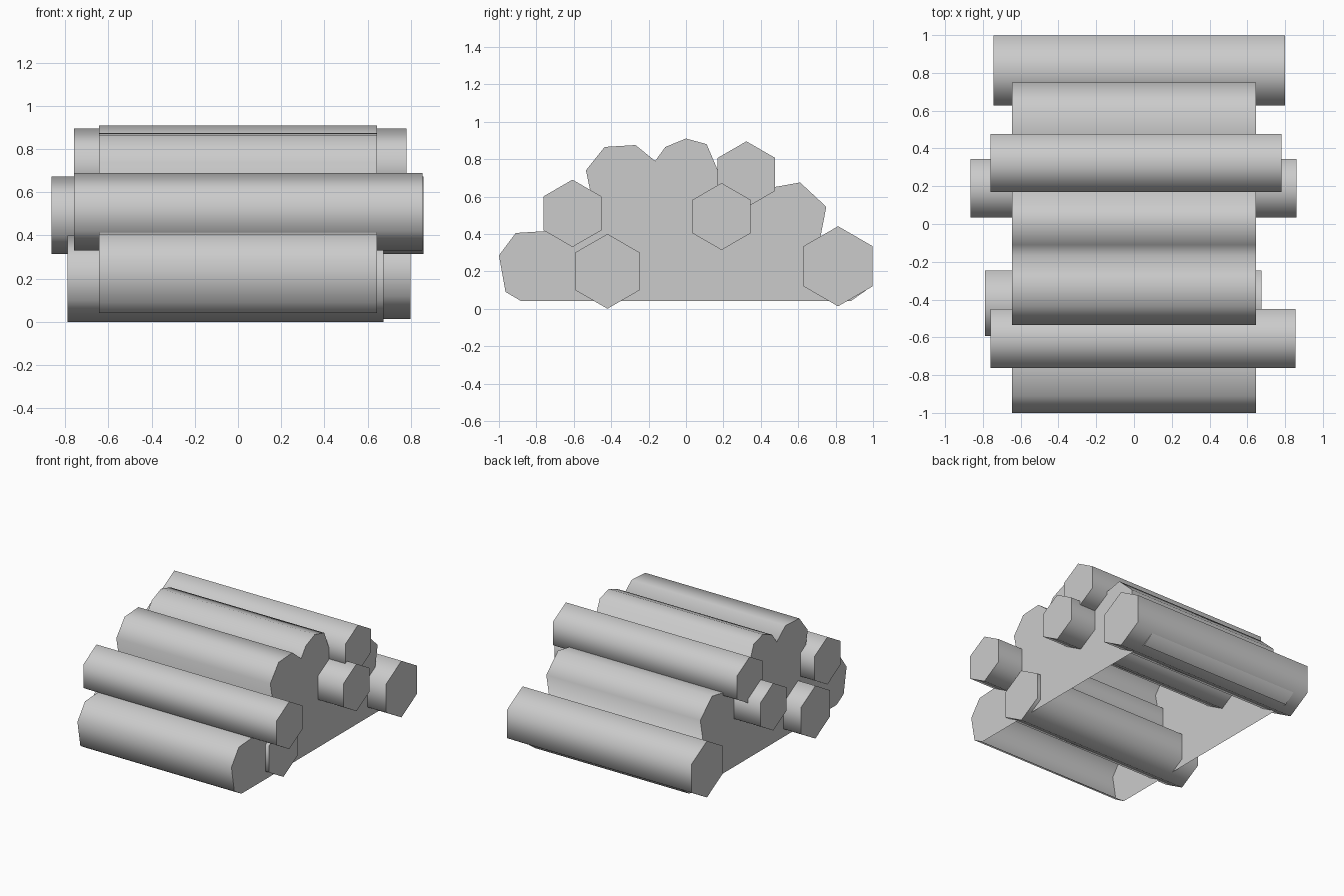
import bpy
import bmesh
from math import sin, cos, pi

cube = bpy.data.objects.get("Cube")
if cube:
    bpy.data.objects.remove(cube, do_unlink=True)

GREY = (0.6, 0.6, 0.6, 1.0)
grey = bpy.data.materials.new("plain grey")
grey.use_nodes = True
grey.diffuse_color = GREY
grey.node_tree.nodes["Principled BSDF"].inputs["Base Color"].default_value = GREY


def prism(name, outline, x0, x1, open_last=False):
    """Extrude a clockwise (y, z) outline along x, with smooth sides and flat ends."""
    bm = bmesh.new()
    near = [bm.verts.new((x0, y, z)) for y, z in outline]
    far = [bm.verts.new((x1, y, z)) for y, z in outline]
    n = len(outline)
    for i in range(n - 1 if open_last else n):
        j = (i + 1) % n
        bm.faces.new((near[i], near[j], far[j], far[i])).smooth = True
    bm.faces.new(near[::-1])
    bm.faces.new(far)
    bmesh.ops.recalc_face_normals(bm, faces=bm.faces)
    mesh = bpy.data.meshes.new(name)
    bm.to_mesh(mesh)
    bm.free()
    mesh.materials.append(grey)
    obj = bpy.data.objects.new(name, mesh)
    bpy.context.collection.objects.link(obj)
    return obj


def log(name, y, z, radius, x0, x1):
    """Hexagonal log lying along x with a corner pointing up."""
    ring = [(y + radius * sin(k * pi / 3), z + radius * cos(k * pi / 3)) for k in range(6)]
    return prism(name, ring, x0, x1)


# Lobed body of the heap, open underneath
body = [
    (-0.88, 0.04), (-0.965, 0.09), (-1.0, 0.285), (-0.91, 0.405),   # front lobe
    (-0.75, 0.415), (-0.62, 0.42), (-0.51, 0.62),
    (-0.535, 0.74), (-0.435, 0.865), (-0.27, 0.875), (-0.165, 0.79),  # upper front lobe
    (-0.11, 0.865), (0, 0.91), (0.11, 0.88), (0.17, 0.74),          # top lobe
    (0.32, 0.64), (0.47, 0.65), (0.61, 0.675), (0.75, 0.545),       # back lobe
    (0.72, 0.39), (0.82, 0.38), (0.95, 0.28), (0.965, 0.1), (0.88, 0.04),
]
prism("log_heap_body", body, -0.645, 0.645, open_last=True)

# Separate logs poking out of the heap
log("front_upper_log", -0.607, 0.51, 0.18, -0.76, 0.855)
log("front_lower_log", -0.42, 0.2, 0.2, -0.79, 0.675)
log("middle_log", 0.19, 0.493, 0.179, -0.865, 0.86)
log("top_log", 0.323, 0.718, 0.177, -0.76, 0.78)
log("back_lower_log", 0.813, 0.227, 0.214, -0.745, 0.80)
